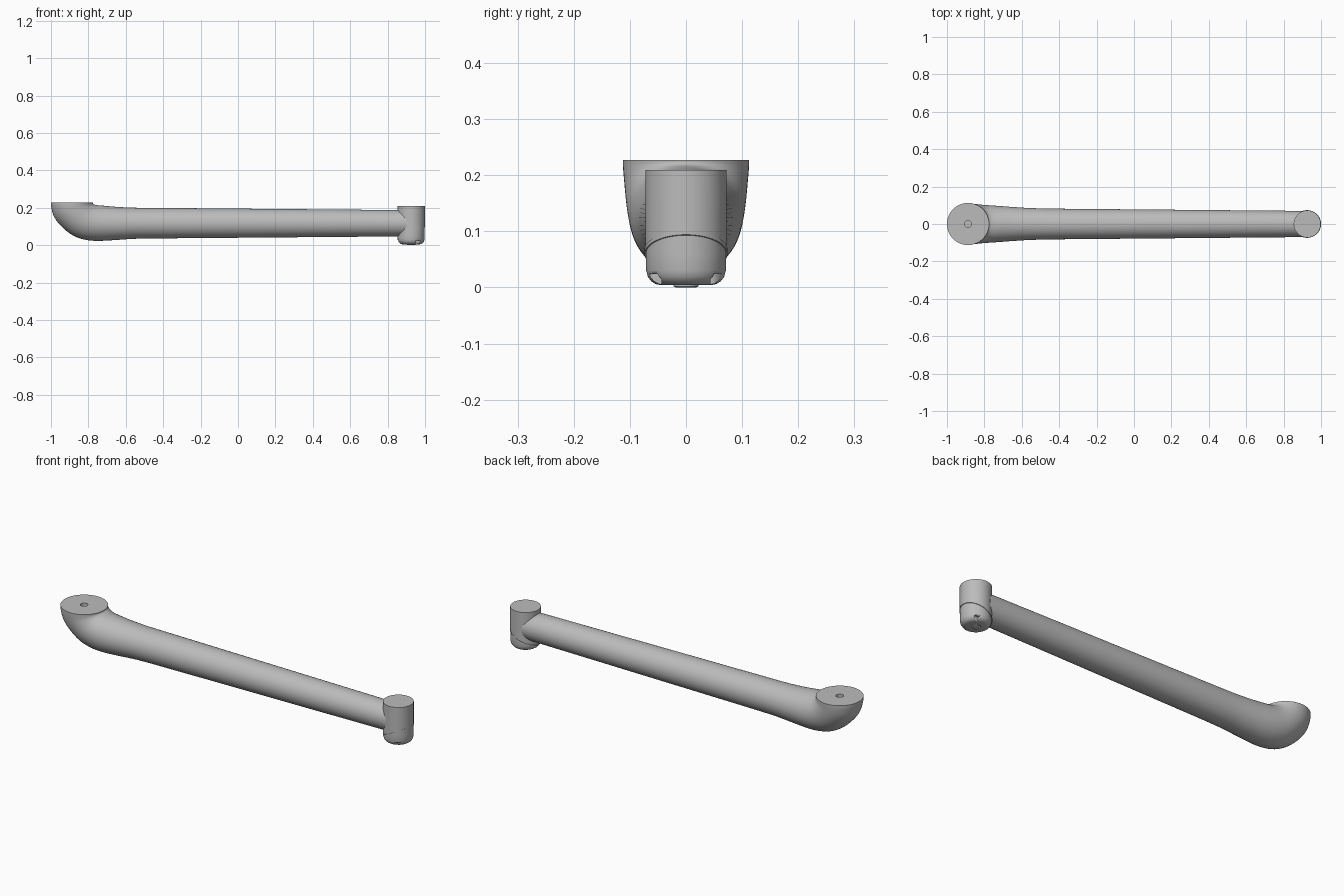
import bpy, bmesh
from math import cos, sin, pi, radians
from mathutils import Vector

if "Cube" in bpy.data.objects:
    bpy.data.objects.remove(bpy.data.objects["Cube"])

SIDES = 64
grey = bpy.data.materials.new("plain grey")
grey.use_nodes = True
colour = (0.5, 0.5, 0.5, 1)
grey.diffuse_color = colour
grey.node_tree.nodes["Principled BSDF"].inputs["Base Color"].default_value = colour


def finish(name, bm):
    bmesh.ops.recalc_face_normals(bm, faces=bm.faces)
    mesh = bpy.data.meshes.new(name)
    bm.to_mesh(mesh)
    bm.free()
    ob = bpy.data.objects.new(name, mesh)
    bpy.context.collection.objects.link(ob)
    mesh.materials.append(grey)
    bpy.ops.object.select_all(action='DESELECT')
    bpy.context.view_layer.objects.active = ob
    ob.select_set(True)
    bpy.ops.object.shade_smooth_by_angle(angle=radians(35))
    return ob


def loft(sections):
    """Skin ellipses given by outer point, inner point and half width."""
    bm = bmesh.new()
    rings = []
    for ox, oz, ix, iz, w in sections:
        o, i = Vector((ox, 0, oz)), Vector((ix, 0, iz))
        mid, half = (o + i) / 2, (o - i) / 2
        rings.append([bm.verts.new(mid + half * cos(a) + Vector((0, w * sin(a), 0)))
                      for a in (2 * pi * k / SIDES for k in range(SIDES))])
    for a, b in zip(rings, rings[1:]):
        for k in range(SIDES):
            n = (k + 1) % SIDES
            bm.faces.new((a[k], a[n], b[n], b[k]))
    bm.faces.new(rings[0])
    bm.faces.new(rings[-1])
    return bm


def lathe(x, profile):
    return loft([(x - r, z, x + r, z, r) for r, z in profile])


def slice_off(bm, height, keep_above):
    """Cut along the slanted seam plane and close the cut."""
    res = bmesh.ops.bisect_plane(
        bm, geom=bm.verts[:] + bm.edges[:] + bm.faces[:],
        plane_co=(HEAD_X, 0, height), plane_no=(-0.46, 0, 1),
        clear_inner=keep_above, clear_outer=not keep_above)
    edges = [e for e in res["geom_cut"] if isinstance(e, bmesh.types.BMEdge)]
    bmesh.ops.holes_fill(bm, edges=edges)


def smooth(points, steps=4):
    """Pass a smooth curve through the section values."""
    pts = [Vector(p) for p in points]
    out = []
    for k in range(len(pts) - 1):
        p0, p1, p2 = pts[max(k - 1, 0)], pts[k], pts[k + 1]
        p3 = pts[min(k + 2, len(pts) - 1)]
        for s in range(steps):
            t = s / steps
            out.append(0.5 * (2 * p1 + (p2 - p0) * t
                              + (2 * p0 - 5 * p1 + 4 * p2 - p3) * t ** 2
                              + (3 * p1 - p0 - 3 * p2 + p3) * t ** 3))
    return out + [pts[-1]]


# Arm tube with its elbow, flange face and small bore
HEAD_X, HEAD_R = 0.926, 0.0725
FLANGE_X, TOP, BORE = -0.8875, 0.227, 0.018
elbow = [
    (-1, TOP, -.775, TOP, .1125),
    (-.998, .2, -.775, .222, .112),
    (-.985, .155, -.772, .219, .11),
    (-.955, .112, -.768, .217, .108),
    (-.91, .07, -.76, .215, .105),
    (-.86, .041, -.745, .213, .102),
    (-.8, .026, -.72, .211, .099),
    (-.74, .023, -.69, .208, .096),
    (-.66, .027, -.64, .204, .091),
    (-.55, .034, -.55, .2, .085),
    (-.42, .036, -.42, .199, .082),
]
bore = [(FLANGE_X - BORE, z, FLANGE_X + BORE, z, BORE) for z in (TOP - 0.02, TOP)]
finish("arm_tube", loft(bore + smooth(elbow) + [(.9, .047, .9, .187, .07)]))

# Wrist cylinder, cut on a slant underneath
SEAM = 0.066
bm = lathe(HEAD_X, [(HEAD_R, 0), (HEAD_R, 0.209)])
slice_off(bm, SEAM, True)
finish("wrist_housing", bm)

# Thin raised band along the seam
bm = lathe(HEAD_X, [(HEAD_R + .0015, 0), (HEAD_R + .0015, 0.2)])
slice_off(bm, SEAM + 0.001, False)
slice_off(bm, SEAM - 0.006, True)
finish("seam_band", bm)

# Rounded end cap below the seam
bm = lathe(HEAD_X, [(.045, .004), (.054, .006), (.062, .011), (.068, .019),
                    (.071, .03), (.0715, .06), (.0715, .15)])
slice_off(bm, SEAM - 0.004, False)
cap = finish("end_cap", bm)

# Notches in the rim of the cap
for side in (-1, 1):
    bm = bmesh.new()
    bmesh.ops.create_cube(bm, size=1)
    bmesh.ops.scale(bm, vec=(.024, .024, .03), verts=bm.verts)
    bmesh.ops.translate(bm, vec=(HEAD_X + .036, side * .056, .009), verts=bm.verts)
    cutter = finish("notch_cutter", bm)
    cutter.hide_render = True
    cutter.hide_set(True)
    mod = cap.modifiers.new("notch", 'BOOLEAN')
    mod.operation = 'DIFFERENCE'
    mod.object = cutter

# Low round boss under the cap
finish("cap_boss", lathe(HEAD_X, [(.018, 0), (.022, .002), (.022, .008)]))
